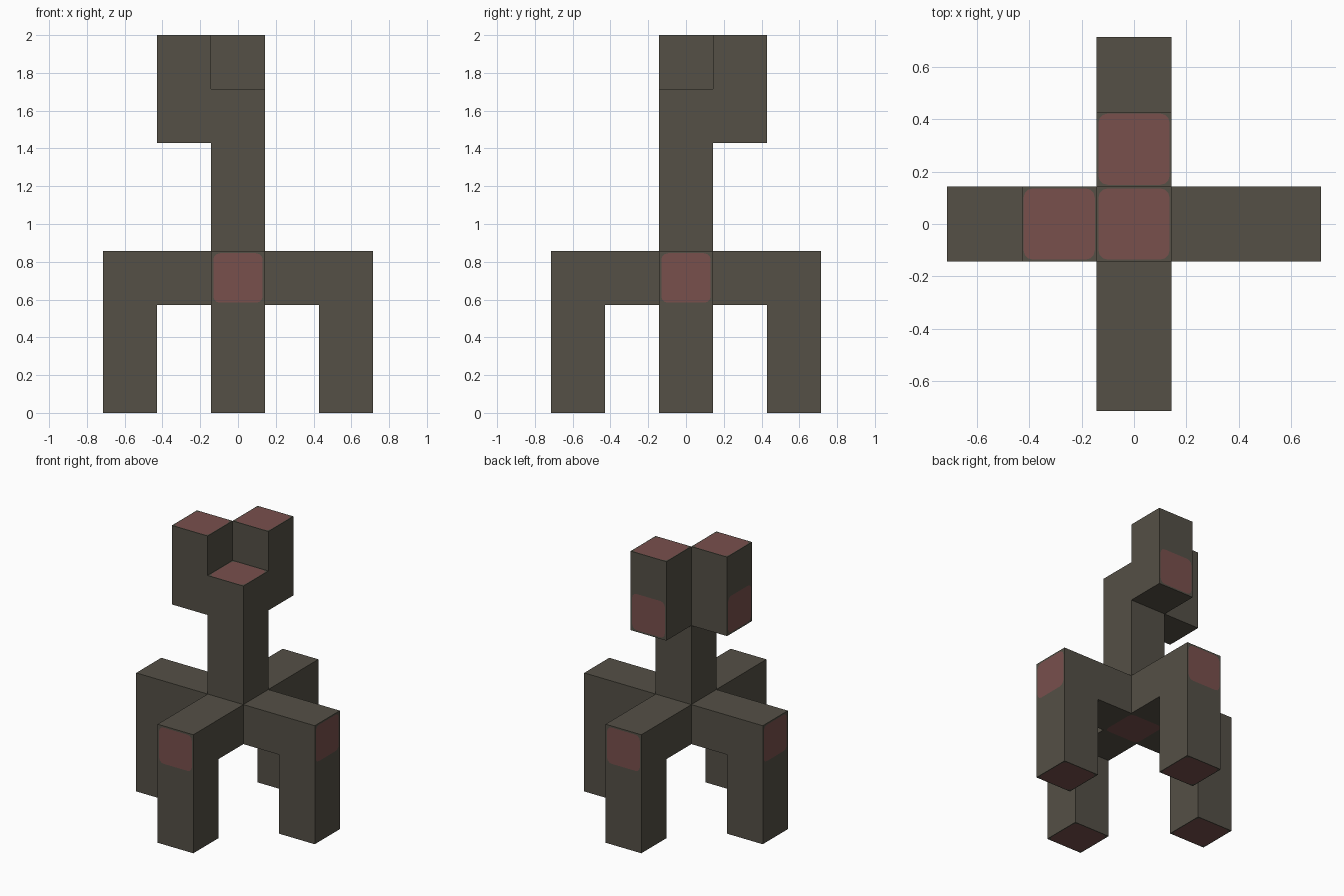
import bpy, bmesh, math
from mathutils import Vector

cube = bpy.data.objects.get("Cube")
if cube:
    bpy.data.objects.remove(cube, do_unlink=True)

U = 2 / 7          # edge of one block
H = U / 2


def material(name, rgb):
    m = bpy.data.materials.new(name)
    m.use_nodes = True
    m.diffuse_color = (*rgb, 1)
    bsdf = next(n for n in m.node_tree.nodes if n.type == 'BSDF_PRINCIPLED')
    bsdf.inputs["Base Color"].default_value = (*rgb, 1)
    bsdf.inputs["Roughness"].default_value = 0.9
    return m


BARK = material("dark_bark", (0.089, 0.080, 0.061))
PULP = material("dull_red_core", (0.190, 0.080, 0.073))

# Parts as block cells, with the (cell, direction) faces that show a red cut end
UP, DOWN = (0, 0, 1), (0, 0, -1)
parts = {
    "hub": ([(0, 0, 2)], [((0, 0, 2), DOWN)]),
    "neck": ([(0, 0, 3), (0, 0, 4), (0, 0, 5)], [((0, 0, 5), UP)]),
}
for name, (dx, dy) in {"front": (0, -1), "back": (0, 1), "left": (1, 0), "right": (-1, 0)}.items():
    out = (dx, dy, 0)
    foot = (2 * dx, 2 * dy, 0)
    knee = (2 * dx, 2 * dy, 2)
    parts[name + "_leg"] = ([(dx, dy, 2), knee, (2 * dx, 2 * dy, 1), foot],
                            [(knee, out), (foot, DOWN)])
    if name in ("back", "right"):
        low, high = (dx, dy, 5), (dx, dy, 6)
        parts[name + "_head_block"] = ([low, high], [(low, out), (high, UP)])

occupied = {c for cells, _ in parts.values() for c in cells}
DIRS = [(1, 0, 0), (-1, 0, 0), (0, 1, 0), (0, -1, 0), UP, DOWN]


def add_face(bm, points, mat=0):
    f = bm.faces.new([bm.verts.new(p) for p in points])
    f.material_index = mat
    return f


def cut_end(bm, centre, a, b, half):
    """Square face with a rounded red patch set flush into it."""
    r = 0.035
    signs = [(-1, -1), (1, -1), (1, 1), (-1, 1)]
    corners = [centre + (a * s + b * t) * H for s, t in signs]
    arcs = []
    for i, (s, t) in enumerate(signs):
        mid = centre + (a * s + b * t) * (half - r)
        angles = [math.pi * (1 + i / 2 + k / 6) for k in range(4)]
        arcs.append([mid + (a * math.cos(q) + b * math.sin(q)) * r for q in angles])
    add_face(bm, [p for arc in arcs for p in arc], 1)
    for i in range(4):
        j = (i + 1) % 4
        add_face(bm, [corners[i], corners[j], arcs[j][0], arcs[i][-1]])
        for p, q in zip(arcs[i], arcs[i][1:]):
            add_face(bm, [corners[i], q, p])


def build(name, cells, ends):
    bm = bmesh.new()
    plain = bm.faces.layers.int.new("plain")
    for c in cells:
        for d in DIRS:
            if tuple(c[i] + d[i] for i in range(3)) in occupied:
                continue
            n = Vector(d)
            a = Vector((0, 0, 1)) if d[2] == 0 else Vector((1, 0, 0))
            b = n.cross(a)
            centre = Vector((c[0] * U, c[1] * U, c[2] * U + H)) + n * H
            if (c, d) in ends:
                cut_end(bm, centre, a, b, 0.136 if d[2] else 0.131)
            else:
                f = add_face(bm, [centre + (a * s + b * t) * H
                                  for s, t in ((-1, -1), (1, -1), (1, 1), (-1, 1))])
                f[plain] = 1
    bmesh.ops.remove_doubles(bm, verts=bm.verts, dist=1e-5)
    # Merge neighbouring flat block faces into single clean faces
    flat = [e for e in bm.edges if len(e.link_faces) == 2
            and all(f[plain] for f in e.link_faces) and e.calc_face_angle() < 0.01]
    bmesh.ops.dissolve_edges(bm, edges=flat, use_verts=True)
    mesh = bpy.data.meshes.new(name)
    bm.to_mesh(mesh)
    bm.free()
    mesh.materials.append(BARK)
    mesh.materials.append(PULP)
    bpy.context.scene.collection.objects.link(bpy.data.objects.new(name, mesh))


for name, (cells, ends) in parts.items():
    build(name, cells, ends)
